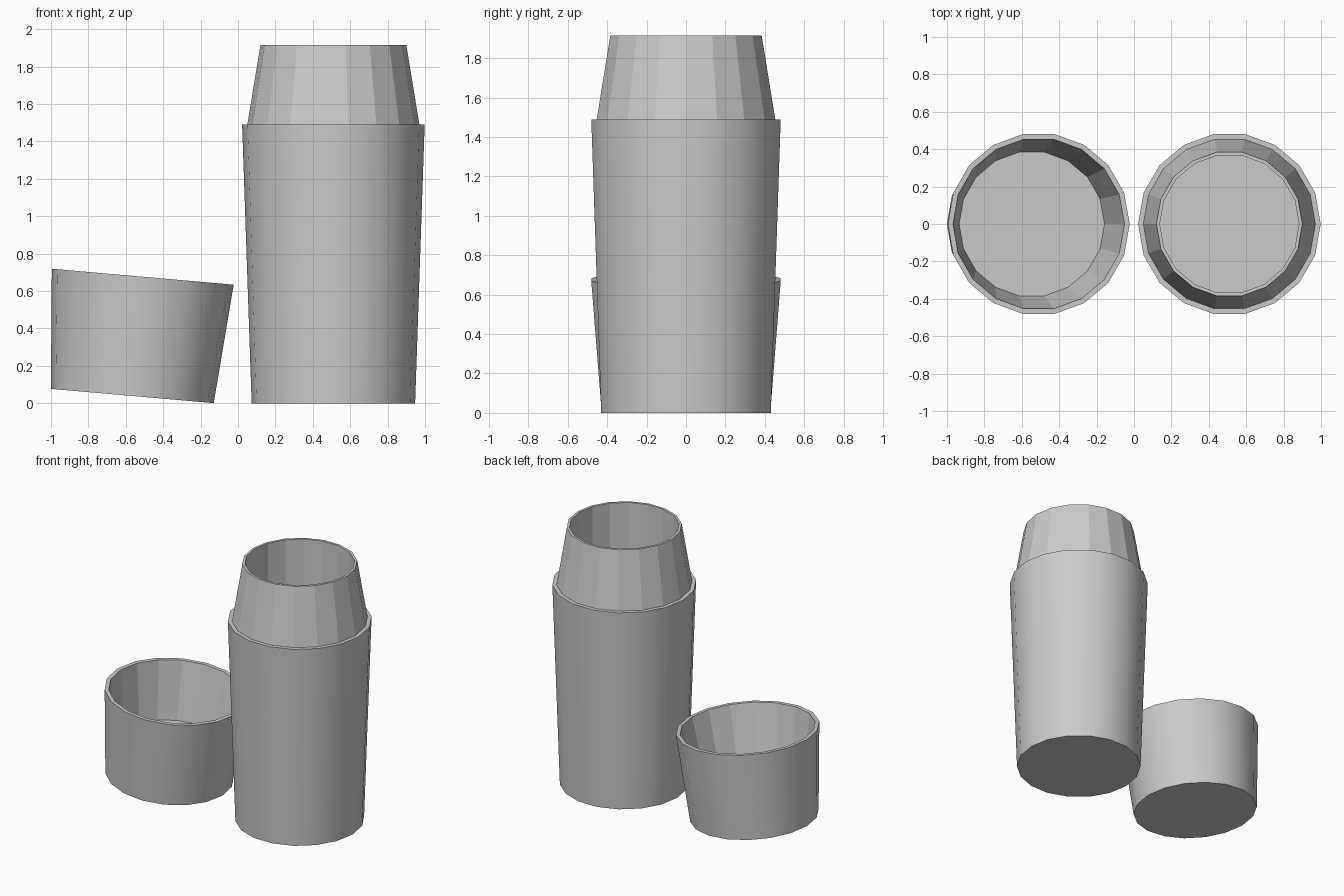
import bpy, bmesh, math

cube = bpy.data.objects.get("Cube")
if cube:
    bpy.data.objects.remove(cube, do_unlink=True)

SIDES = 18

grey = bpy.data.materials.new("plain_grey")
grey.use_nodes = True
colour = (0.6, 0.6, 0.6, 1)
grey.diffuse_color = colour
grey.node_tree.nodes["Principled BSDF"].inputs["Base Color"].default_value = colour


def lathe(name, profile, location, tilt=0):
    """Revolve (radius, height) points, capping both ends; the first wall is smooth."""
    bm = bmesh.new()
    rings = []
    for r, z in profile:
        angles = [math.tau * i / SIDES for i in range(SIDES)]
        rings.append([bm.verts.new((r * math.cos(a), r * math.sin(a), z)) for a in angles])
    bm.faces.new(rings[0][::-1])
    for k, (low, high) in enumerate(zip(rings, rings[1:])):
        for i in range(SIDES):
            j = (i + 1) % SIDES
            face = bm.faces.new((low[i], low[j], high[j], high[i]))
            face.smooth = k == 0
    bm.faces.new(rings[-1])
    mesh = bpy.data.meshes.new(name)
    bm.to_mesh(mesh)
    bm.free()
    mesh.materials.append(grey)
    obj = bpy.data.objects.new(name, mesh)
    obj.location = location
    obj.rotation_euler.y = tilt
    bpy.context.collection.objects.link(obj)
    return obj


# Flask: tapered body, stepped shoulder, narrowing neck and hollow inside
lathe("flask_body",
      [(0.437, 0), (0.488, 1.49), (0.46, 1.49), (0.39, 1.915), (0.372, 1.915), (0.372, 0.1)],
      (0.51, 0, 0))

# Cup lid: leaning beside the flask, its hollow fits over the neck
lathe("cup_lid",
      [(0.437, 0), (0.488, 0.64), (0.46, 0.64), (0.39, 0.215)],
      (-0.565, 0, 0.039), math.radians(5))
